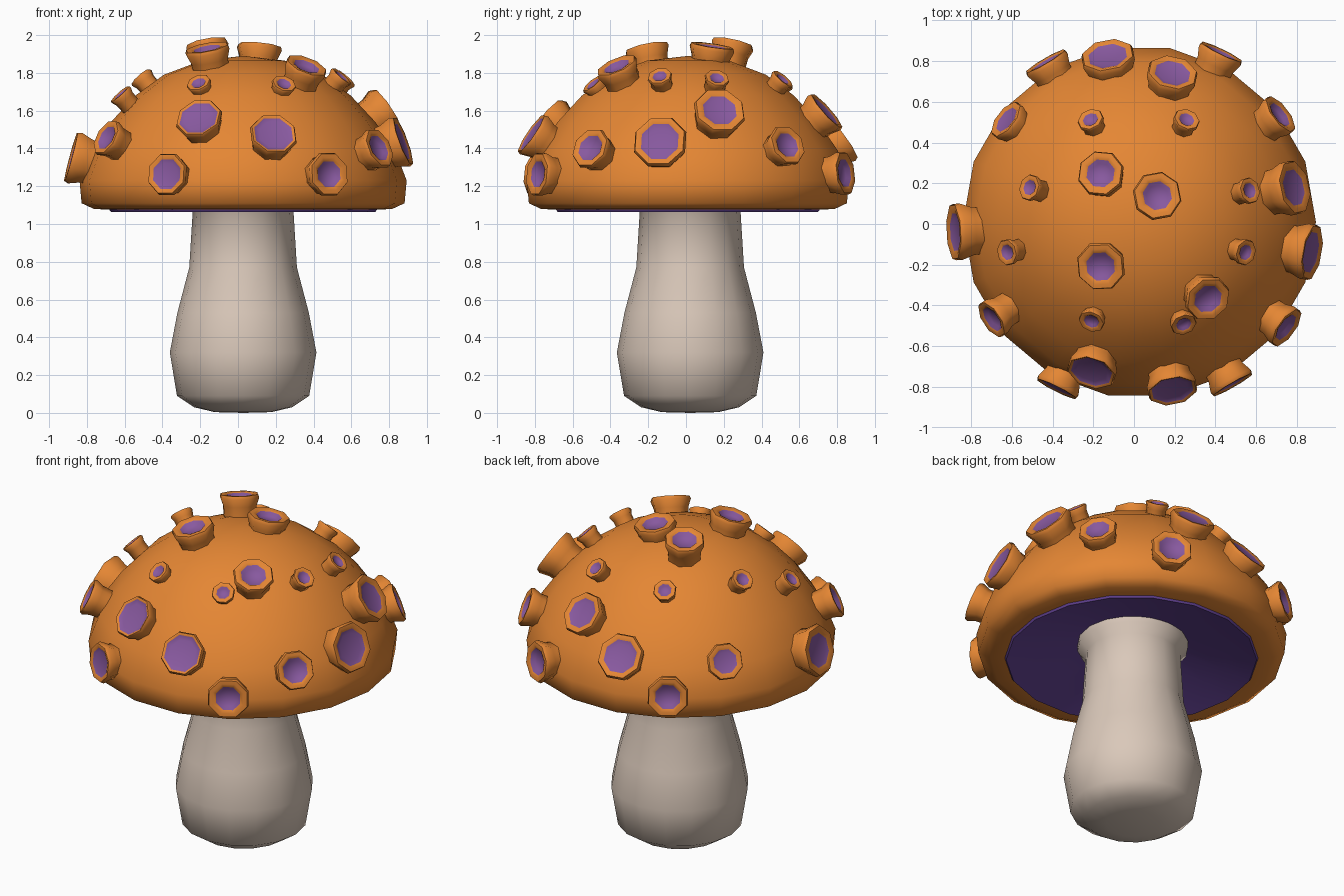
import bpy, bmesh, math
from mathutils import Vector, Matrix


def material(name, rgb):
    m = bpy.data.materials.new(name)
    m.diffuse_color = (*rgb, 1)
    return m


ORANGE = material("orange cap", (0.78, 0.24, 0.034))
PURPLE = material("purple flesh", (0.245, 0.10, 0.345))
INDIGO = material("indigo gills", (0.14, 0.062, 0.33))
CREAM = material("cream stem", (0.70, 0.58, 0.49))


def lathe(name, profile, sides, mats, matrix, last_band=None, angle=60, phase=0.0):
    """Spin (radius, height) points round local z; bands from last_band on use the second material."""
    bm = bmesh.new()
    rings = []
    for r, z in profile:
        rings.append([bm.verts.new((r * math.cos(phase + math.tau * j / sides),
                                    r * math.sin(phase + math.tau * j / sides), z))
                      for j in range(sides)])
    for i in range(len(rings) - 1):
        a, b = rings[i], rings[i + 1]
        for j in range(sides):
            k = (j + 1) % sides
            f = bm.faces.new((a[j], a[k], b[k], b[j]))
            if last_band is not None and i >= last_band:
                f.material_index = 1
    bmesh.ops.remove_doubles(bm, verts=bm.verts, dist=1e-5)
    me = bpy.data.meshes.new(name)
    bm.to_mesh(me)
    bm.free()
    for m in mats:
        me.materials.append(m)
    ob = bpy.data.objects.new(name, me)
    bpy.context.collection.objects.link(ob)
    ob.matrix_world = matrix
    bpy.ops.object.select_all(action='DESELECT')
    ob.select_set(True)
    bpy.context.view_layer.objects.active = ob
    bpy.ops.object.shade_smooth_by_angle(angle=math.radians(angle))
    return ob


AXIS = Vector((0.027, 0.01, 0))
BASE = Matrix.Translation(AXIS)

# Stem with bulbous foot and a collar where it meets the gills
lathe("stem", [(0, 0), (0.15, 0.004), (0.26, 0.03), (0.35, 0.09), (0.388, 0.32),
               (0.348, 0.53), (0.285, 0.77), (0.266, 1.08), (0.31, 1.13), (0.31, 1.22)],
      16, [CREAM], Matrix.Translation((0.027, 0.022, 0)))

# Domed cap
lathe("cap", [(0.70, 1.075), (0.79, 1.08), (0.855, 1.11), (0.866, 1.23), (0.805, 1.39),
              (0.70, 1.54), (0.57, 1.68), (0.42, 1.79), (0.22, 1.865), (0, 1.89)],
      18, [ORANGE], BASE)

# Hollow underside
lathe("gills", [(0.24, 1.18), (0.55, 1.11), (0.70, 1.064), (0.715, 1.085)], 18, [INDIGO], BASE)

# Craters: rim centre x, y, z, rim radius, purple share of radius, upward tilt in degrees
CRATERS = [
    # crown
    (-0.165, 0.25, 1.96, 0.117, 0.62, 74), (0.115, 0.14, 1.945, 0.122, 0.60, 80),
    (-0.165, -0.21, 1.935, 0.124, 0.60, 74), (0.365, -0.37, 1.84, 0.118, 0.62, 60),
    # middle ring
    (-0.21, -0.73, 1.565, 0.128, 0.83, 38), (0.19, -0.82, 1.48, 0.130, 0.83, 34),
    (-0.70, -0.47, 1.46, 0.105, 0.65, 26), (0.75, -0.51, 1.405, 0.115, 0.65, 23),
    (0.875, -0.14, 1.44, 0.148, 0.72, 20), (0.79, 0.18, 1.605, 0.142, 0.66, 33),
    (0.72, 0.54, 1.42, 0.113, 0.62, 22), (0.19, 0.745, 1.60, 0.130, 0.70, 41),
    (-0.13, 0.83, 1.45, 0.138, 0.72, 36), (-0.63, 0.515, 1.43, 0.108, 0.66, 26),
    (-0.885, -0.04, 1.355, 0.150, 0.66, 15),
    # low ring
    (-0.38, -0.81, 1.265, 0.118, 0.72, 7), (0.485, -0.79, 1.265, 0.122, 0.60, 6),
    (0.43, 0.845, 1.27, 0.122, 0.64, 7), (-0.435, 0.80, 1.265, 0.122, 0.62, 7),
]
# small craters on the shoulder
SMALL = [(-0.215, 0.515, 1.76), (0.26, 0.515, 1.77), (-0.515, 0.18, 1.78), (0.57, 0.165, 1.775),
         (-0.625, -0.14, 1.69), (0.55, -0.14, 1.785), (-0.21, -0.48, 1.75), (0.245, -0.495, 1.745)]
CRATERS += [(x, y, z, 0.067, 0.58, 48) for x, y, z in SMALL]

for n, (x, y, z, R, p, tilt) in enumerate(CRATERS):
    out = Vector((x - AXIS.x, y - AXIS.y, 0)).normalized()
    t = math.radians(tilt)
    normal = out * math.cos(t) + Vector((0, 0, math.sin(t)))
    frame = Matrix.Translation((x, y, z)) @ normal.to_track_quat('Z', 'Y').to_matrix().to_4x4()
    dip = R * (0.10 if p > 0.65 else 0.22)
    lathe(f"crater_{n + 1:02d}",
          [(0.80 * R, -0.16), (0.85 * R, -0.55 * R), (R, -0.15 * R), (0.94 * R, 0),
           (R * (0.4 + 0.6 * p), 0), (p * R, -0.05 * R), (0.75 * p * R, -dip), (0, -dip)],
          8, [ORANGE, PURPLE], frame, last_band=5, phase=math.pi / 8)
